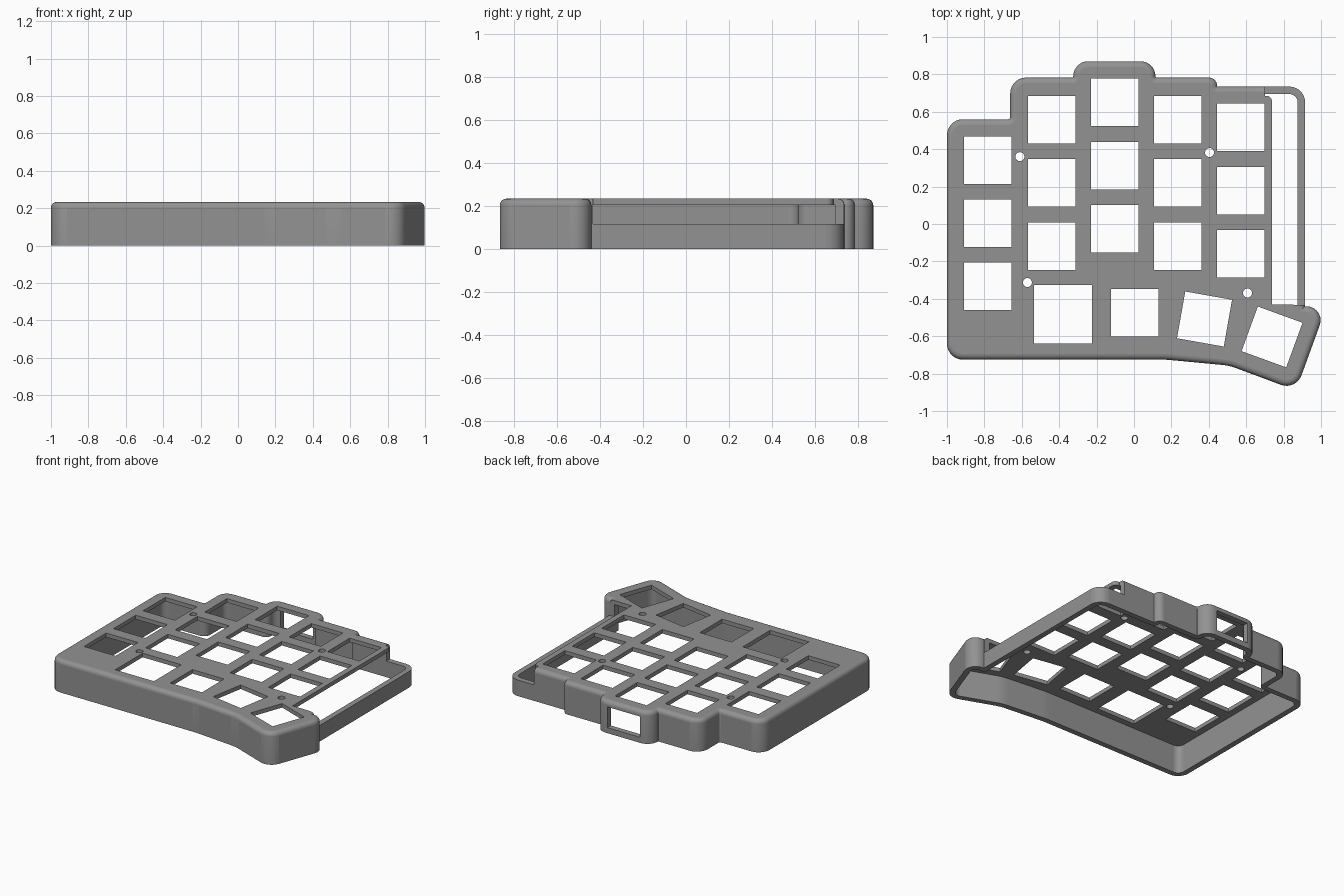
import bpy, bmesh, math
from mathutils import Vector, Matrix

if "Cube" in bpy.data.objects:
    bpy.data.objects.remove(bpy.data.objects["Cube"])

H = 0.233        # case height
WALL = 0.04      # side wall thickness
PLATE_Z = 0.204  # underside of the key plate
LOW = 0.116      # height of the low wall beside the open bay
R = 0.03         # rounding of the top rim


def fillet(points, segs=7):
    """Round each (x, y, radius) corner of a closed polygon."""
    out = []
    n = len(points)
    for i, (x, y, r) in enumerate(points):
        p = Vector((x, y))
        if r == 0:
            out.append(p)
            continue
        a = (Vector(points[i - 1][:2]) - p).normalized()
        b = (Vector(points[(i + 1) % n][:2]) - p).normalized()
        half = a.angle(b) / 2
        c = p + (a + b).normalized() * (r / math.sin(half))
        s = p + a * (r / math.tan(half)) - c
        e = p + b * (r / math.tan(half)) - c
        turn = s.angle_signed(e)  # clockwise positive
        for k in range(segs + 1):
            t = -turn * k / segs
            out.append(c + Matrix.Rotation(t, 2) @ s)
    return out


def inset(poly, d):
    """Move a counter-clockwise outline inward by d."""
    out = []
    n = len(poly)
    for i, p in enumerate(poly):
        u = (p - poly[i - 1]).normalized()
        v = (poly[(i + 1) % n] - p).normalized()
        n1, n2 = Vector((-u.y, u.x)), Vector((-v.y, v.x))
        out.append(p + (n1 + n2) * (d / (1 + n1.dot(n2))))
    return out


def prism(name, layers):
    """Solid through a stack of (outline, z) rings."""
    bm = bmesh.new()
    rings = [[bm.verts.new((p.x, p.y, z)) for p in o] for o, z in layers]
    n = len(rings[0])
    for lo, hi in zip(rings, rings[1:]):
        for i in range(n):
            j = (i + 1) % n
            bm.faces.new((lo[i], lo[j], hi[j], hi[i]))
    bm.faces.new(rings[0][::-1])
    bm.faces.new(rings[-1])
    bmesh.ops.recalc_face_normals(bm, faces=bm.faces)
    me = bpy.data.meshes.new(name)
    bm.to_mesh(me)
    bm.free()
    ob = bpy.data.objects.new(name, me)
    bpy.context.collection.objects.link(ob)
    return ob


def rect(cx, cy, w, h, deg=0):
    rot = Matrix.Rotation(math.radians(deg), 2)
    return [Vector((cx, cy)) + rot @ Vector((sx * w / 2, sy * h / 2))
            for sx, sy in ((-1, -1), (1, -1), (1, 1), (-1, 1))]


# Outer outline, counter-clockwise from the front left corner
outline = fillet([
    (-1, -0.725, 0.085), (0.17, -0.725, 0.6), (0.51, -0.757, 0.3),
    (0.866, -0.89, 0.085), (1.03, -0.44, 0.075), (0.915, -0.44, 0),
    (0.915, 0.735, 0.085), (0.445, 0.735, 0.002), (0.445, 0.783, 0.045),
    (0.115, 0.783, 0.005), (0.115, 0.87, 0.08), (-0.325, 0.87, 0.08),
    (-0.325, 0.783, 0.005), (-0.662, 0.783, 0.085), (-0.662, 0.56, 0.01),
    (-1, 0.56, 0.085)])

# Case body with a rounded top rim
layers = [(outline, 0)]
for k in range(6):
    a = math.pi / 2 * k / 5
    layers.append((inset(outline, R * (1 - math.cos(a))),
                   H - R + R * math.sin(a)))
case = prism("keyboard_case", layers)

cutters = []

# Hollow underside
hollow = inset(outline, WALL)
cutters.append(prism("cavity_cutter", [(hollow, -0.2), (hollow, PLATE_Z)]))

# Open bay at the right, leaving only a low wall
bay = fillet([(0.70, 1.1, 0), (0.70, 0.685, 0), (0.738, 0.685, 0.03),
              (0.738, -0.43, 0), (1.2, -0.437, 0), (1.2, 1.1, 0)])
cutters.append(prism("bay_cutter", [(bay, LOW), (bay, 0.5)]))

# Connector opening in the back bump
port = rect(-0.11, 0.87, 0.26, 0.14)
cutters.append(prism("port_cutter", [(port, 0.04), (port, 0.19)]))

# Key openings: five columns of three, then the thumb row
keys = []
for x, top in ((-0.783, 0.342), (-0.441, 0.558), (-0.103, 0.65),
               (0.234, 0.558), (0.57, 0.517)):
    for row in range(3):
        keys.append(rect(x, top - 0.338 * row, 0.254, 0.254))
keys += [rect(-0.38, -0.483, 0.31, 0.313), rect(0.005, -0.474, 0.254, 0.254),
         rect(0.377, -0.508, 0.254, 0.254, -10),
         rect(0.738, -0.604, 0.254, 0.254, -20)]

# Screw holes
for x, y in ((-0.61, 0.36), (0.404, 0.382), (-0.57, -0.313), (0.607, -0.369)):
    keys.append([Vector((x + 0.024 * math.cos(t * math.pi / 12),
                         y + 0.024 * math.sin(t * math.pi / 12)))
                 for t in range(24)])
for o in keys:
    cutters.append(prism("plate_cutter", [(o, 0.15), (o, 0.4)]))

# Cut everything out of the body
for c in cutters:
    c.hide_render = True
    m = case.modifiers.new("cut", 'BOOLEAN')
    m.operation = 'DIFFERENCE'
    m.solver = 'EXACT'
    m.object = c
bpy.context.view_layer.update()
dg = bpy.context.evaluated_depsgraph_get()
mesh = bpy.data.meshes.new_from_object(case.evaluated_get(dg))
case.modifiers.clear()
case.data = mesh
for c in cutters:
    bpy.data.objects.remove(c)

# Colour and shading: corners smooth, large faces flat
grey = bpy.data.materials.new("mid_grey")
grey.diffuse_color = (0.29, 0.29, 0.29, 1)
grey.use_nodes = True
grey.node_tree.nodes["Principled BSDF"].inputs["Base Color"].default_value = grey.diffuse_color
mesh.materials.clear()
mesh.materials.append(grey)
bpy.context.view_layer.objects.active = case
case.select_set(True)
bpy.ops.object.shade_smooth_by_angle(angle=math.radians(30))
for p in case.data.polygons:
    if abs(p.normal.z) > 0.999 or p.area > 0.03:
        p.use_smooth = False
